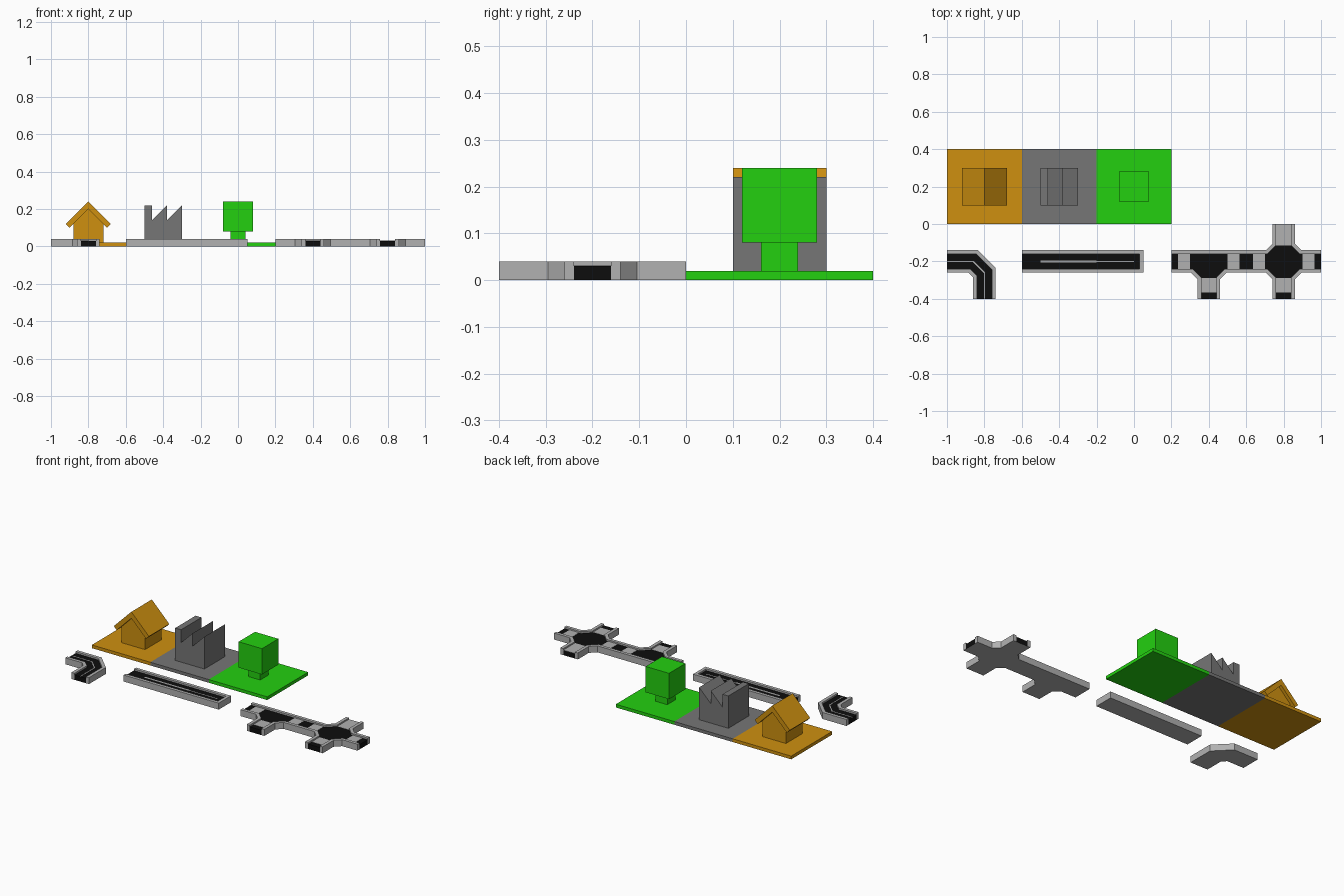
import bpy, bmesh

if "Cube" in bpy.data.objects:
    bpy.data.objects.remove(bpy.data.objects["Cube"])


def material(name, rgb):
    m = bpy.data.materials.new(name)
    m.diffuse_color = (*rgb, 1)
    m.use_nodes = True
    m.node_tree.nodes["Principled BSDF"].inputs["Base Color"].default_value = m.diffuse_color
    return m


ORANGE = material("orange", (0.62, 0.28, 0.005))
GREY = material("dark_grey", (0.18, 0.18, 0.18))
GREEN = material("green", (0.017, 0.63, 0.005))
KERB = material("light_grey", (0.44, 0.44, 0.44))
ASPHALT = material("asphalt_black", (0.004, 0.004, 0.004))


def prism(name, points, lo, hi, mat, axis="z", under=None):
    """Extrude a 2D outline from lo to hi along z (x,y outline) or y (x,z outline)."""
    bm = bmesh.new()
    place = (lambda p, t: (p[0], p[1], t)) if axis == "z" else (lambda p, t: (p[0], t, p[1]))
    a = [bm.verts.new(place(p, lo)) for p in points]
    b = [bm.verts.new(place(p, hi)) for p in points]
    bm.faces.new(a)
    bm.faces.new(b)
    for i in range(len(a)):
        j = (i + 1) % len(a)
        bm.faces.new((a[i], a[j], b[j], b[i]))
    bmesh.ops.recalc_face_normals(bm, faces=bm.faces)
    bm.normal_update()
    me = bpy.data.meshes.new(name)
    me.materials.append(mat)
    if under:  # underside takes its own colour
        me.materials.append(under)
        for f in bm.faces:
            f.material_index = int(f.normal.z < -0.5)
    bm.to_mesh(me)
    bm.free()
    ob = bpy.data.objects.new(name, me)
    bpy.context.collection.objects.link(ob)
    return ob


def box(name, x0, x1, y0, y1, z0, z1, mat, under=None):
    return prism(name, [(x0, y0), (x1, y0), (x1, y1), (x0, y1)], z0, z1, mat, under=under)


def shift(points, cx, cy, sx=1, sy=1):
    return [(cx + sx * x, cy + sy * y) for x, y in points]


ROAD, TOP, MARK = 0.03, 0.04, 0.031   # heights of asphalt, kerb, painted marks
HALF, EDGE, Y = 0.04, 0.06, -0.2      # asphalt and kerb half widths, road axis

# Ground tiles
for name, x, mat in (("house_tile", -1, ORANGE), ("factory_tile", -0.6, GREY), ("park_tile", -0.2, GREEN)):
    box(name, x, x + 0.4, 0, 0.4, 0, 0.02, mat)

# House
prism("house_walls", shift([(-.08, .02), (.08, .02), (.08, .12), (0, .2), (-.08, .12)], -0.8, 0),
      0.12, 0.28, ORANGE, "y")
prism("house_roof", shift([(-.12, .12), (0, .24), (.12, .12), (.1, .1), (0, .2), (-.1, .1)], -0.8, 0),
      0.1, 0.3, ORANGE, "y")

# Factory with chimney wall and saw-tooth roof
prism("factory", [(-.5, .02), (-.3, .02), (-.3, .22), (-.38, .14), (-.38, .22),
                  (-.46, .14), (-.46, .22), (-.5, .22)], 0.1, 0.3, GREY, "y")

# Tree
box("tree_trunk", -.04, .04, .16, .24, .02, .08, GREEN)
box("tree_crown", -.08, .08, .12, .28, .08, .24, GREEN)


# Curved road
def bend(d):
    k = -0.06 + 0.4142 * d
    return shift([(-.2, d), (k, d), (d, k), (d, -.2)], -0.8, Y)


def band(a, b):
    return bend(a) + bend(b)[::-1]


prism("curve_asphalt", band(-HALF, HALF), 0, ROAD, ASPHALT, under=KERB)
prism("curve_inner_kerb", band(-EDGE, -HALF), 0, TOP, KERB)
prism("curve_outer_kerb", band(HALF, EDGE), 0, TOP, KERB)
prism("curve_centre_line", band(-.003, .003), ROAD, MARK, KERB)

# Straight road with closed end
box("straight_asphalt", -.6, .03, Y - HALF, Y + HALF, 0, ROAD, ASPHALT, KERB)
prism("straight_kerb", shift([(-.6, -EDGE), (.05, -EDGE), (.05, EDGE), (-.6, EDGE), (-.6, HALF),
                              (.03, HALF), (.03, -HALF), (-.6, -HALF)], 0, Y), 0, TOP, KERB)
box("straight_wide_line", -.5, -.2, Y - .006, Y + .006, ROAD, MARK, KERB)
box("straight_thin_line", -.2, 0, Y - .003, Y + .003, ROAD, MARK, KERB)

# Junctions: chamfered corner edges shared by kerb and asphalt
INNER = [(.2, HALF), (.087, HALF), (HALF, .087), (HALF, .2)]
OUTER = [(.2, EDGE), (.095, EDGE), (EDGE, .095), (EDGE, .2)]
T, X = 0.4, 0.8


def corner(pts, cx, sx, sy):
    p = shift(pts, cx, Y, sx, sy)
    return p if sx * sy > 0 else p[::-1]


south = [(-1, -1), (1, -1)]
north = [(1, 1), (-1, 1)]
for name, cx, quads in (("tee", T, south), ("crossing", X, south + north)):
    outline = [p for q in quads for p in corner(INNER, cx, *q)]
    if name == "tee":
        outline += [(cx + .2, Y + HALF), (cx - .2, Y + HALF)]
    prism(name + "_asphalt", outline, 0, ROAD, ASPHALT, under=KERB)
    for q in quads:
        prism(name + "_corner_kerb", shift(INNER + OUTER[::-1], cx, Y, *q), 0, TOP, KERB)
    # Painted stop areas on the arms
    for s in (-1, 1):
        a, b = sorted((cx + s * .1, cx + s * .165))
        box(name + "_side_marking", a, b, Y - HALF, Y + HALF, ROAD, MARK, KERB)
    box(name + "_south_marking", cx - HALF, cx + HALF, Y - .165, Y - .09, ROAD, MARK, KERB)
box("tee_north_kerb", T - .2, T + .2, Y + HALF, Y + EDGE, 0, TOP, KERB)
box("crossing_north_marking", X - HALF, X + HALF, Y + .085, Y + .2, ROAD, MARK, KERB)
